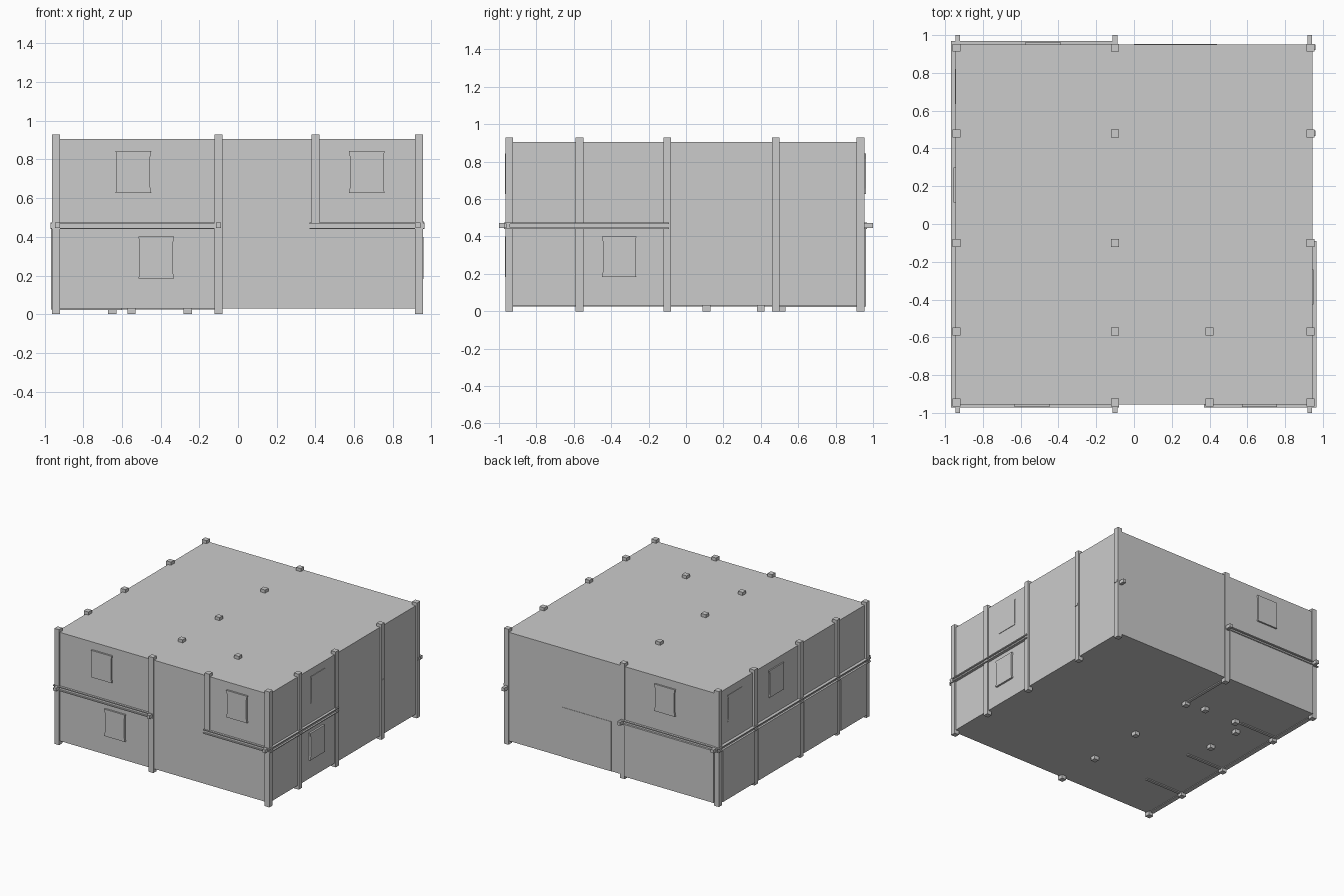
import bpy, bmesh
from mathutils import Vector

if "Cube" in bpy.data.objects:
    bpy.data.objects.remove(bpy.data.objects["Cube"])


def box(name, x, y, z):
    """Axis-aligned box from (min, max) ranges."""
    bm = bmesh.new()
    bmesh.ops.create_cube(bm, size=1)
    for v in bm.verts:
        v.co = Vector([r[0] if c < 0 else r[1] for c, r in zip(v.co, (x, y, z))])
    return finish(name, bm)


def finish(name, bm):
    me = bpy.data.meshes.new(name)
    bmesh.ops.recalc_face_normals(bm, faces=bm.faces)
    bm.to_mesh(me)
    bm.free()
    ob = bpy.data.objects.new(name, me)
    bpy.context.collection.objects.link(ob)
    return ob


def on_wall(side, u, depth):
    """Turn a span along a wall and a depth range into x and y ranges."""
    depth = tuple(sorted(depth))
    return (u, depth) if side in ("front", "back") else (depth, u)


# Main house shell
box("house_body", (-0.945, 0.945), (-0.955, 0.95), (0.03, 0.905))

# Structural posts, running from below the floor to above the roof
XS = [-0.94, -0.10, 0.935]
YS = [-0.945, -0.57, -0.10, 0.48, 0.933]
R = 0.021
for x in XS:
    for y in YS:
        box("post", (x - R, x + R), (y - R, y + R), (0, 0.93))
for y in YS[:2]:
    box("upper_post", (0.379, 0.421), (y - R, y + R), (0.475, 0.93))

# Short foundation stubs below the floor
for x, y in [(-0.26, 0.51), (-0.55, 0.51), (-0.65, 0.40), (-0.65, 0.11)]:
    box("foundation_stub", (x - R, x + R), (y - R, y + R), (0, 0.1))

# Joists with ends projecting at front and back
for x in (-0.933, -0.10, 0.93):
    box("joist", (x - 0.0125, x + 0.0125), (-1, 1), (0.445, 0.473))
for y in (0.48, 0.935):
    box("joist_end", (0.9, 0.96), (y - 0.015, y + 0.015), (0.465, 0.482))


# I-beam ledges between the storeys: two flanges and a recessed web
def ledge(side, u, inner, outer):
    mid = inner + (outer - inner) * 0.6
    for name, d, z in (("ledge_bottom_flange", outer, (0.44, 0.447)),
                       ("ledge_web", mid, (0.447, 0.467)),
                       ("ledge_top_flange", outer, (0.467, 0.475))):
        box(name, *on_wall(side, u, (inner, d)), z)


ledge("front", (-0.97, -0.08), -0.94, -0.972)
ledge("front", (0.37, 0.965), -0.94, -0.972)
ledge("back", (-0.97, -0.09), 0.93, 0.968)
ledge("right", (-0.97, -0.09), 0.93, 0.965)
ledge("left", (-0.97, 0.968), -0.93, -0.97)

# Thicker lower wall panels between posts on the left and back
for a, b in zip(YS, YS[1:]):
    box("left_lower_panel", (-0.967, -0.93), (a + R, b - R), (0.025, 0.44))
box("back_lower_panel", (-0.92, -0.12), (0.93, 0.963), (0.025, 0.44))


# Windows: panels with slightly waisted sides
def window(side, u0, z0, d_in, d_out):
    w, h, k = 0.185, 0.217, 0.006
    prof = [(0, 0), (w, 0), (w - k, 0.03), (w - k, h - 0.03),
            (w, h), (0, h), (k, h - 0.03), (k, 0.03)]
    bm = bmesh.new()
    rings = []
    for d in (d_in, d_out):
        rings.append([bm.verts.new((u0 + u, d, z0 + z) if side in ("front", "back")
                                   else (d, u0 + u, z0 + z)) for u, z in prof])
    n = len(prof)
    for r in rings:
        bm.faces.new(r)
    for i in range(n):
        j = (i + 1) % n
        bm.faces.new((rings[0][i], rings[0][j], rings[1][j], rings[1][i]))
    finish(side + "_window", bm)


for x, z in [(-0.633, 0.626), (0.573, 0.626), (-0.515, 0.184)]:
    window("front", x, z, -0.94, -0.969)
window("back", -0.575, 0.626, 0.93, 0.963)
window("right", -0.45, 0.182, 0.93, 0.96)
window("right", -0.425, 0.628, 0.93, 0.949)
window("left", 0.115, 0.628, -0.93, -0.955)
window("left", 0.635, 0.628, -0.93, -0.948)

# Flush door panel on the back
box("back_door", (0.0, 0.44), (0.94, 0.953), (0.03, 0.43))

# Shallow sill strips under the floor
for y in (-0.57, -0.10, 0.51):
    box("floor_sill", (-0.94, -0.60), (y - 0.012, y + 0.012), (0.022, 0.05))
box("floor_sill", (-0.112, -0.088), (0.50, 0.93), (0.022, 0.05))
